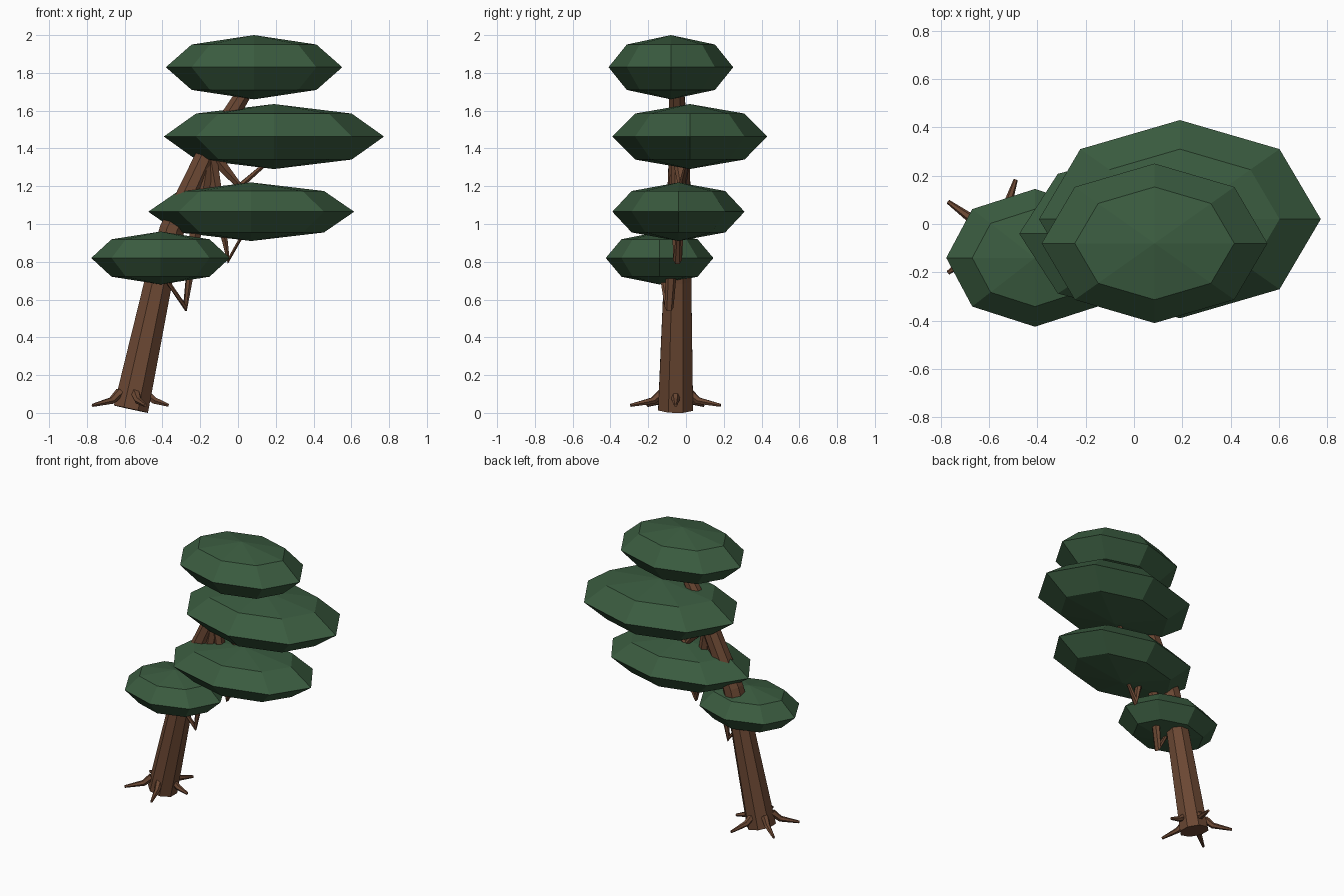
import bpy, bmesh, math
from mathutils import Vector

if "Cube" in bpy.data.objects:
    bpy.data.objects.remove(bpy.data.objects["Cube"])


def material(name, rgb):
    m = bpy.data.materials.new(name)
    m.diffuse_color = (*rgb, 1)
    m.use_nodes = True
    m.node_tree.nodes["Principled BSDF"].inputs["Base Color"].default_value = m.diffuse_color
    return m


BARK = material("bark brown", (0.147, 0.064, 0.033))
LEAF = material("leaf green", (0.043, 0.107, 0.051))


def finish(bm, name, mat):
    bmesh.ops.recalc_face_normals(bm, faces=bm.faces)
    me = bpy.data.meshes.new(name)
    bm.to_mesh(me)
    bm.free()
    me.materials.append(mat)
    ob = bpy.data.objects.new(name, me)
    bpy.context.collection.objects.link(ob)
    return ob


def limb(name, path, sides, ref):
    """Tapered faceted tube; path holds (x, y, z, radius)."""
    bm = bmesh.new()
    pts = [Vector(p[:3]) for p in path]
    rings = []
    for i, p in enumerate(pts):
        t = Vector()
        if i > 0:
            t += (p - pts[i - 1]).normalized()
        if i < len(pts) - 1:
            t += (pts[i + 1] - p).normalized()
        t.normalize()
        u = Vector(ref).cross(t).normalized()
        v = t.cross(u)
        ring = []
        for k in range(sides):
            a = 2 * math.pi * (k + 0.5) / sides
            ring.append(bm.verts.new(p + path[i][3] * (u * math.cos(a) + v * math.sin(a))))
        rings.append(ring)
    for a, b in zip(rings, rings[1:]):
        for k in range(sides):
            n = (k + 1) % sides
            bm.faces.new((a[k], a[n], b[n], b[k]))
    bm.faces.new(rings[0])
    bm.faces.new(rings[-1])
    return finish(bm, name, BARK)


def pad(name, centre, radii):
    """Flattened eight-sided foliage cloud."""
    bm = bmesh.new()
    bmesh.ops.create_uvsphere(bm, u_segments=8, v_segments=4, radius=1)
    bmesh.ops.scale(bm, vec=radii, verts=bm.verts)
    bmesh.ops.translate(bm, vec=centre, verts=bm.verts)
    return finish(bm, name, LEAF)


# Leaning trunk
limb("trunk", [(-0.567, -0.055, 0.02, 0.1), (-0.42, -0.045, 0.7, 0.079),
               (-0.35, -0.04, 0.97, 0.071), (-0.16, -0.035, 1.38, 0.06),
               (0.03, -0.05, 1.69, 0.044), (0.09, -0.08, 1.8, 0.035)], 8, (0, 1, 0))

# Branches hang from the upper trunk and hook up or back into the pads
limb("lower_branch", [(-0.15, -0.04, 1.38, 0.04), (-0.225, -0.065, 0.95, 0.035),
                      (-0.28, -0.09, 0.56, 0.025), (-0.41, -0.13, 0.75, 0.012)], 6, (0, 1, 0))
limb("middle_branch", [(-0.15, -0.04, 1.38, 0.04), (-0.1, -0.04, 1.08, 0.033),
                       (-0.05, -0.045, 0.81, 0.024), (0.04, -0.04, 0.97, 0.01)], 6, (0, 1, 0))
limb("upper_branch", [(-0.15, -0.04, 1.39, 0.04), (-0.07, -0.03, 1.29, 0.03),
                      (0.01, -0.02, 1.2, 0.022), (0.17, 0.01, 1.34, 0.011)], 6, (0, 1, 0))

# Five spreading roots
for i in range(5):
    a = math.radians(72 * i)
    c, s = math.cos(a), math.sin(a)
    reach = 0.2 if i == 0 else 0.25
    limb("root_%d" % (i + 1),
         [(-0.567 + r * c, -0.055 + r * s, z, w)
          for r, z, w in ((0.07, 0.11, 0.026), (0.125, 0.065, 0.02), (reach, 0.04, 0.009))],
         6, (-s, c, 0))

# Foliage pads, bottom to top
pad("foliage_low", (-0.41, -0.14, 0.82), (0.367, 0.285, 0.14))
pad("foliage_middle", (0.07, -0.04, 1.065), (0.545, 0.35, 0.155))
pad("foliage_wide", (0.19, 0.02, 1.463), (0.583, 0.41, 0.172))
pad("foliage_top", (0.085, -0.08, 1.83), (0.467, 0.33, 0.17))
